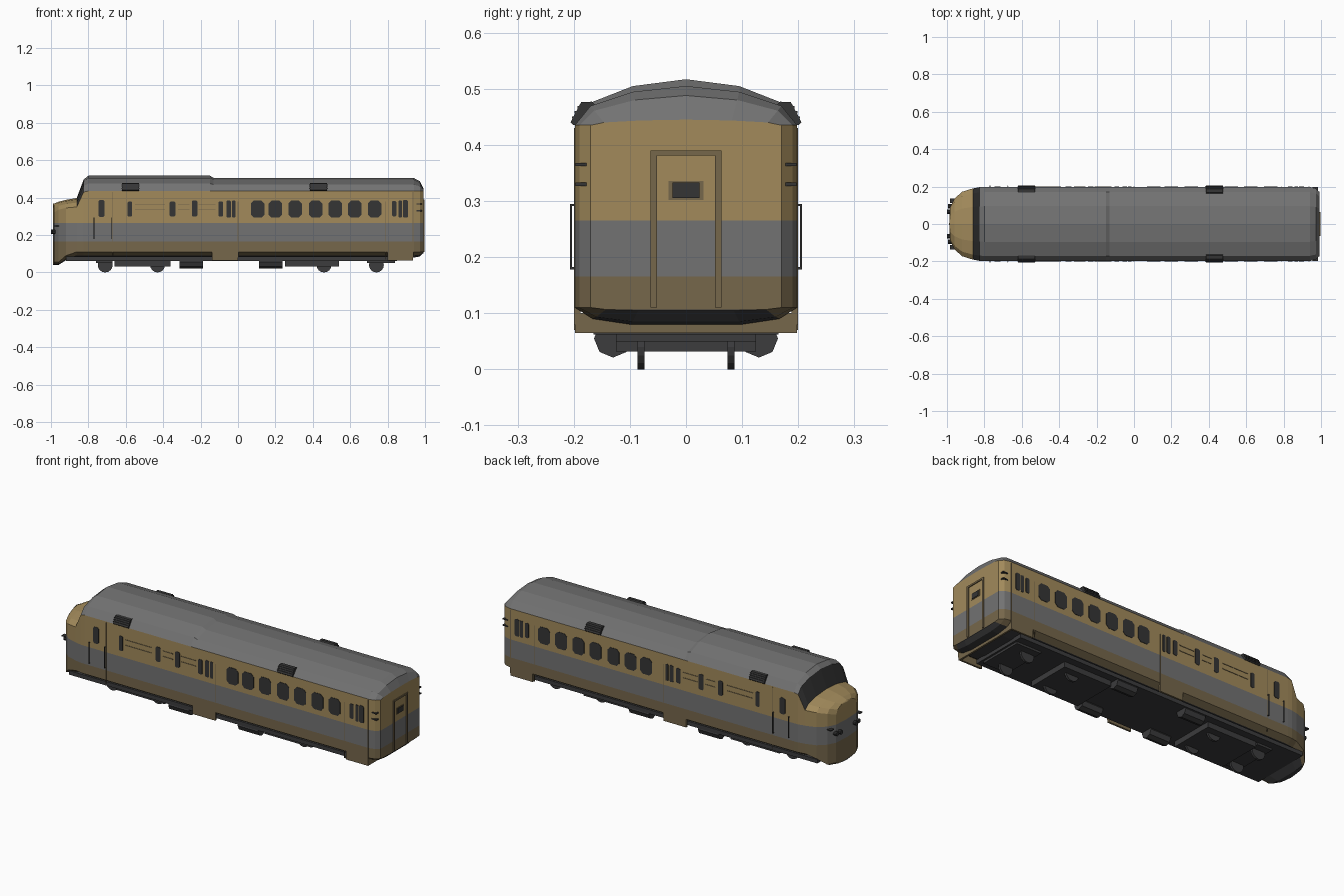
import bpy, bmesh, math
from mathutils import Matrix, Vector

if "Cube" in bpy.data.objects:
    bpy.data.objects.remove(bpy.data.objects["Cube"])


def mat(name, col):
    m = bpy.data.materials.new(name)
    m.diffuse_color = (*col, 1)
    m.use_nodes = True
    m.node_tree.nodes["Principled BSDF"].inputs["Base Color"].default_value = m.diffuse_color
    return m


TAN = mat("tan_paint", (0.36, 0.255, 0.105))
GRAY = mat("gray_paint", (0.17, 0.17, 0.17))
BROWN = mat("brown_paint", (0.18, 0.135, 0.07))
BLACK = mat("black_glass", (0.035, 0.035, 0.035))
UNDER = mat("dark_underframe", (0.045, 0.045, 0.047))


def finish(bm, name, mats):
    bmesh.ops.remove_doubles(bm, verts=bm.verts, dist=1e-5)
    bmesh.ops.recalc_face_normals(bm, faces=bm.faces)
    me = bpy.data.meshes.new(name)
    bm.to_mesh(me)
    bm.free()
    for m in mats:
        me.materials.append(m)
    ob = bpy.data.objects.new(name, me)
    bpy.context.collection.objects.link(ob)
    return ob


def box(name, x0, x1, y0, y1, z0, z1, m):
    bm = bmesh.new()
    bmesh.ops.create_cube(bm, size=1, matrix=Matrix.Translation(
        ((x0 + x1) / 2, (y0 + y1) / 2, (z0 + z1) / 2))
        @ Matrix.Diagonal((x1 - x0, y1 - y0, z1 - z0, 1)))
    return finish(bm, name, [m])


def both(name, x0, x1, y0, y1, z0, z1, m):
    """Box on the +y side and its mirror on the -y side."""
    box(name + "_left", x0, x1, y0, y1, z0, z1, m)
    box(name + "_right", x0, x1, -y1, -y0, z0, z1, m)


def prism(name, pts, offset, m):
    """Extrude a closed outline of 3D points by an offset."""
    bm = bmesh.new()
    a = [bm.verts.new(p) for p in pts]
    b = [bm.verts.new(Vector(p) + Vector(offset)) for p in pts]
    bm.faces.new(a)
    bm.faces.new(b)
    n = len(pts)
    for i in range(n):
        bm.faces.new((a[i], a[(i + 1) % n], b[(i + 1) % n], b[i]))
    return finish(bm, name, [m])


def cylinder(name, loc, r, depth, axis, seg, m):
    bm = bmesh.new()
    bmesh.ops.create_cone(bm, cap_ends=True, segments=seg, radius1=r, radius2=r, depth=depth,
                          matrix=Matrix.Translation(loc) @ Matrix.Rotation(math.pi / 2, 4, axis))
    return finish(bm, name, [m])


# Body shell: rings of x, half width, bottom, sill, eave, roof top
RINGS = [(0.993, 0, .105, .11, .435, .445), (0.993, .17, .105, .11, .435, .445),
         (0.972, .19, .085, .11, .435, .488), (0.94, .198, .08, .11, .435, .505),
         (-0.13, .198, .08, .11, .435, .505), (-0.15, .198, .08, .11, .435, .517),
         (-0.80, .198, .08, .11, .435, .517), (-0.825, .197, .08, .11, .43, .497),
         (-0.862, .19, .08, .11, .35, .398), (-0.92, .172, .065, .09, .345, .388),
         (-0.96, .135, .04, .055, .335, .378), (-0.983, .09, .04, .055, .32, .368),
         (-0.988, 0, .04, .055, .32, .368)]


def section(x, w, b, c, e, t):
    return [(x, 0, b), (x, .5 * w, b), (x, .84 * w, b + (c - b) / 3), (x, w, c),
            (x, w, .165), (x, w, .265), (x, w, e),
            (x, .86 * w, e + .49 * (t - e)), (x, .48 * w, e + .85 * (t - e)), (x, 0, t)]


bm = bmesh.new()
STRIPS = [3, 3, 2, 2, 1, 0]
for side in (1, -1):
    rows = [[bm.verts.new((x, side * y, z)) for x, y, z in section(*r)] for r in RINGS]
    for i in range(len(rows) - 1):
        for k in range(9):
            f = bm.faces.new((rows[i][k], rows[i + 1][k], rows[i + 1][k + 1], rows[i][k + 1]))
            if k < 6:
                f.material_index = STRIPS[k]
            else:  # end and hood tan, windshield black, roof gray
                f.material_index = 0 if i == 0 or i > 7 else 4 if i == 7 else 1
bmesh.ops.remove_doubles(bm, verts=bm.verts, dist=1e-5)
bmesh.ops.dissolve_degenerate(bm, edges=bm.edges, dist=1e-5)
finish(bm, "body_shell", [TAN, GRAY, BROWN, UNDER, BLACK])

# Windows: chamfered plates on both sides (centre, width, z0, z1)
WIN = [(x, .072, .293, .385) for x in (.105, .2, .305, .415, .52, .625, .73)]
WIN += [(-.73, .034, .297, .388), (-.578, .024, .298, .38), (-.35, .03, .298, .38),
        (-.232, .03, .298, .385), (-.092, .026, .298, .38), (-.05, .024, .293, .385),
        (-.022, .018, .293, .385), (.835, .024, .3, .382), (.868, .018, .293, .385),
        (.895, .028, .293, .388)]
for s, tag in ((-1, "right"), (1, "left")):
    for x, w, z0, z1 in WIN:
        h, c = w / 2, w * .22
        o = [(-h, z0 + c), (-h + c, z0), (h - c, z0), (h, z0 + c),
             (h, z1 - c), (h - c, z1), (-h + c, z1), (-h, z1 - c)]
        prism("window_" + tag, [(x + a, s * .196, z) for a, z in o], (0, s * .004, 0), BLACK)
    # Roof vents with slats
    for x in (-.575, .43):
        o = [(.16, .47), (.168, .477), (.187, .476), (.206, .44), (.2, .435), (.185, .435)]
        prism("roof_vent_" + tag, [(x - .046, s * y, z) for y, z in o], (.092, 0, 0), BLACK)
        for t in (.25, .5, .75):
            y, z = .187 + .019 * t, .476 - .036 * t
            box("vent_slat_" + tag, x - .048, x + .048, s * y - .002, s * y + .002,
                z - .002, z + .002, UNDER)

# Panel seams, door outlines and louvre lines
for x, z0, z1 in ((0, .08, .38), (.79, .07, .38), (.935, .08, .43), (-.67, .09, .43)):
    both("seam", x - .002, x + .002, .197, .1992, z0, z1, BROWN)
for x0, x1 in ((-.55, -.39), (-.32, -.26), (-.21, -.12)):
    for z in (.335, .365):
        both("louvre_line", x0, x1, .197, .2, z - .002, z + .002, BROWN)

# Hand rails beside the cab door
for x in (-.77, -.675):
    both("hand_rail", x - .002, x + .002, .203, .207, .18, .295, BLACK)
    for z in (.18, .293):
        both("rail_bracket", x - .002, x + .002, .195, .207, z - .002, z + .002, BLACK)

# Grab irons at the rear corners
for z in (.33, .365):
    both("grab_iron", .955, .985, .175, .197, z - .003, z + .003, BLACK)

# Rear door frame and window
both("door_post", .99, .998, .052, .063, .11, .39, BROWN)
box("door_header", .99, .998, -.052, .052, .381, .39, BROWN)
box("door_window_frame", .99, .995, -.031, .031, .302, .336, BROWN)
box("door_window", .99, .998, -.024, .024, .305, .333, BLACK)

# Skirts below the body
both("middle_skirt", -.14, 0, .188, .198, .065, .115, BROWN)
both("rear_skirt", .8, .935, .188, .198, .065, .115, BROWN)
box("rear_apron", .925, .935, -.195, .195, .065, .1, BROWN)

# Nose lights and side markers
for s in (-1, 1):
    for y, x in ((.066, -.99), (.094, -.985)):
        cylinder("headlight", (x, s * y, .218), .012, .02, 'Y', 10, BLACK)
    box("nose_grab", -.985, -.95, s * .125 - .012, s * .125 + .012, .246, .251, BLACK)

# Underframe, bogies, wheels and tanks
box("underframe", -.92, .85, -.165, .165, .062, .084, UNDER)
for x0, x1, z in ((-.66, -.36, .032), (.25, .54, .032), (.69, .84, .05), (-.76, -.67, .05)):
    box("bogie_block", x0, x1, -.125, .125, z, .066, UNDER)
for x in (-.71, -.43, .46, .74):
    for s in (-1, 1):
        cylinder("wheel", (x, s * .08, .04), .04, .012, 'X', 16, UNDER)
for x in (-.25, .175):
    for s in (-1, 1):
        cylinder("tank", (x, s * .13, .055), .034, .125, 'Y', 8, UNDER)
